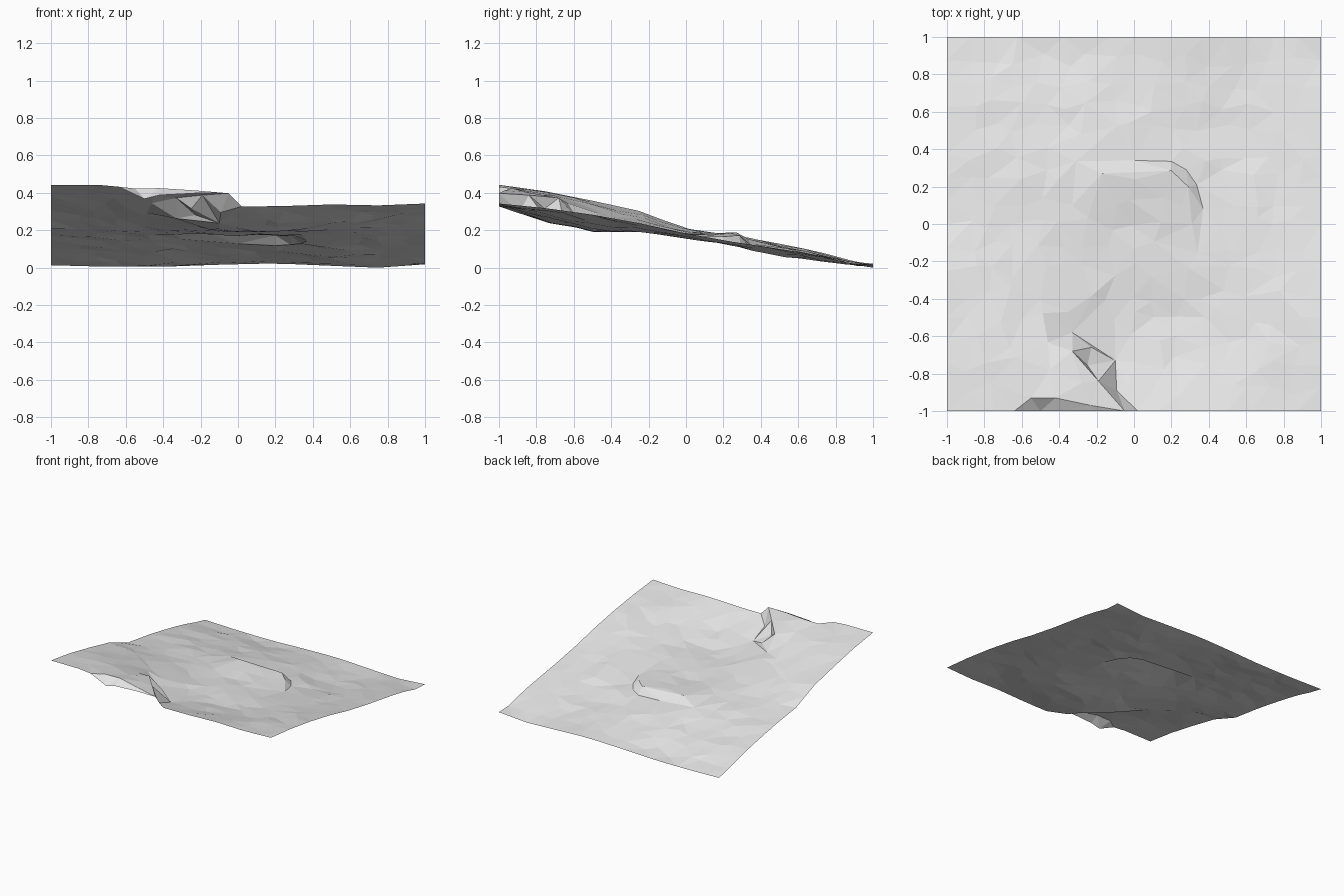
import bpy, bmesh, random
from mathutils import Vector
from mathutils.geometry import delaunay_2d_cdt

if "Cube" in bpy.data.objects:
    bpy.data.objects.remove(bpy.data.objects["Cube"])

random.seed(4)
XS = [-1, -.7, -.4, -.1, .2, .5, .75, 1]
YS = [-1, -.75, -.5, -.25, 0, .25, .45, .7, .92, 1]
# hillside heights: one row per YS value, front to back
H = [[.455, .455, .42, .34, .34, .35, .345, .355],
     [.42, .42, .39, .255, .26, .28, .31, .33],
     [.37, .35, .29, .215, .205, .23, .265, .295],
     [.315, .28, .235, .20, .195, .205, .225, .25],
     [.22, .213, .20, .187, .185, .17, .18, .195],
     [.185, .18, .175, .195, .185, .13, .135, .15],
     [.15, .14, .135, .13, .115, .075, .10, .12],
     [.10, .09, .085, .08, .075, .05, .065, .08],
     [.04, .03, .02, .03, .04, .015, .02, .025],
     [.025, .017, .017, .028, .035, .022, .012, .03]]


def locate(a, v):
    i = 0
    while i < len(a) - 2 and v > a[i + 1]:
        i += 1
    return i, (v - a[i]) / (a[i + 1] - a[i])


def height(x, y):
    i, u = locate(XS, x)
    j, v = locate(YS, y)
    return ((H[j][i] * (1 - u) + H[j][i + 1] * u) * (1 - v)
            + (H[j + 1][i] * (1 - u) + H[j + 1][i + 1] * u) * v)


# break lines: cliff crest and foot, notch in the front edge, terrace lip and foot
LINES = [
    [(-.05, -1, .41), (-.19, -.84, .40), (-.33, -.68, .385)],
    [(.02, -1, .34), (-.1, -.73, .25), (-.33, -.58, .275)],
    [(-.64, -1, .445), (-.5, -1, .38), (-.42, -1, .40), (-.23, -1, .41)],
    [(-.64, -1, .445), (-.55, -.93, .435), (-.42, -.93, .437), (-.23, -.97, .425)],
    [(-.33, .1, .188), (-.17, .27, .20), (.2, .285, .185), (.29, .2, .178), (.31, 0, .18)],
    [(-.31, .335, .165), (0, .34, .14), (.2, .335, .13), (.28, .29, .135),
     (.335, .21, .14), (.37, .08, .155), (.34, -.15, .19)],
    [(-.28, -.85, .415), (-.45, -.78, .40)],
]
pts, edges = [], []
for line in LINES:
    for k, p in enumerate(line):
        pts.append(p)
        if k:
            edges.append((len(pts) - 2, len(pts) - 1))
feature = list(pts)

# loose grid of ground points, kept clear of the break lines
N = 16
for i in range(N + 1):
    for j in range(N + 1):
        x, y = -1 + 2 * i / N, -1 + 2 * j / N
        inside = 0 < i < N and 0 < j < N
        if inside:
            x += random.uniform(-.04, .04)
            y += random.uniform(-.04, .04)
        if min((x - f[0]) ** 2 + (y - f[1]) ** 2 for f in feature) < .09 ** 2:
            continue
        z = height(x, y) + (random.uniform(-.006, .006) if inside else 0)
        pts.append((x, y, z))

co, _, faces, origin, _, _ = delaunay_2d_cdt([Vector(p[:2]) for p in pts], edges, [], 0, 1e-5)
bm = bmesh.new()
vs = []
for c, o in zip(co, origin):
    z = pts[o[0]][2] if o else height(c.x, c.y)
    vs.append(bm.verts.new((c.x, c.y, z)))
low = min(v.co.z for v in vs)
for v in vs:
    v.co.z -= low
for f in faces:
    bm.faces.new([vs[i] for i in f])
bm.normal_update()
for f in bm.faces:
    if f.normal.z < 0:
        f.normal_flip()

mesh = bpy.data.meshes.new("hillside")
bm.to_mesh(mesh)
bm.free()
mat = bpy.data.materials.new("light grey ground")
mat.diffuse_color = (.8, .8, .8, 1)
mat.use_nodes = True
mat.node_tree.nodes["Principled BSDF"].inputs["Base Color"].default_value = mat.diffuse_color
mesh.materials.append(mat)
bpy.context.collection.objects.link(bpy.data.objects.new("hillside", mesh))
